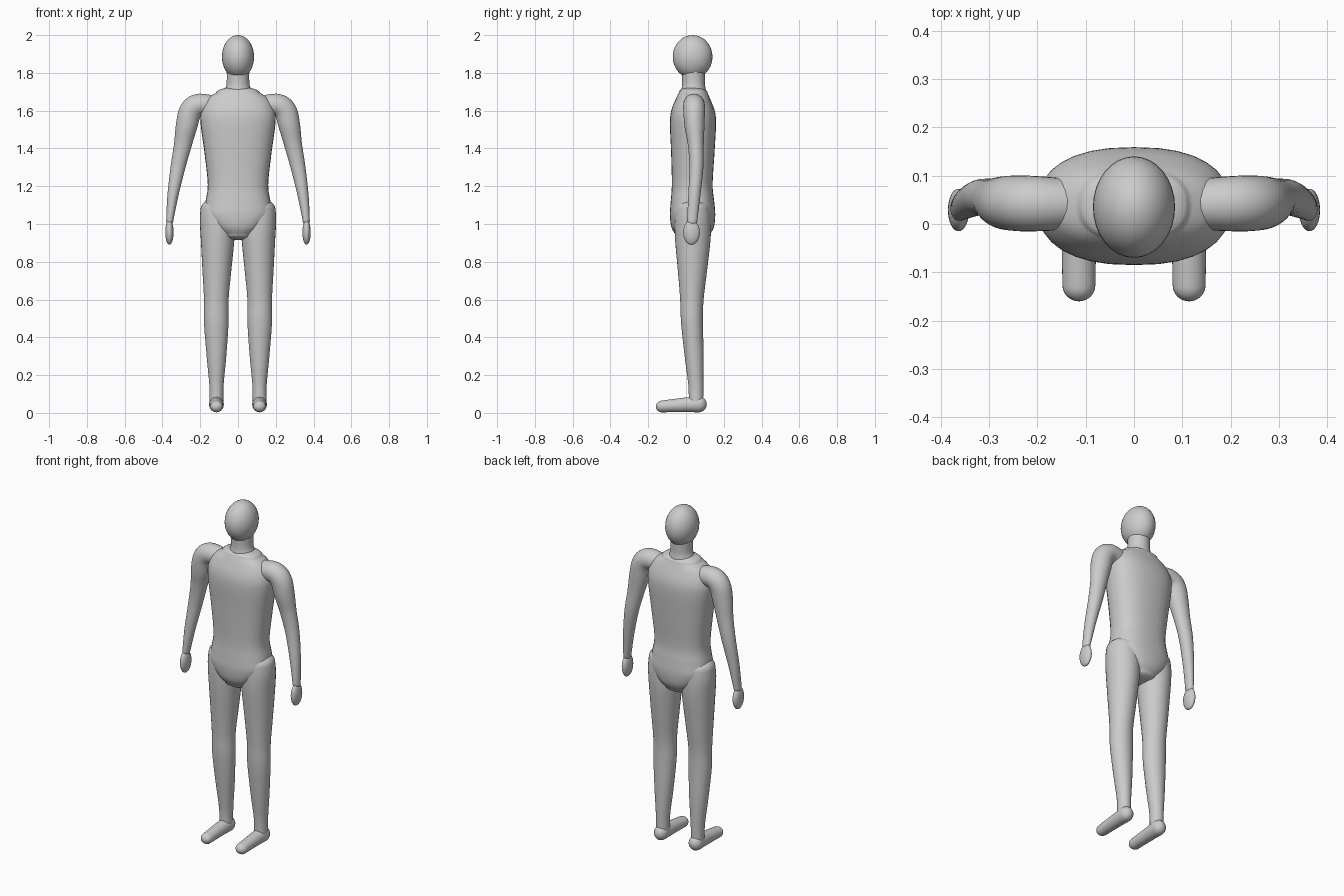
import bpy, bmesh
from math import sin, cos, pi
from mathutils import Vector

if "Cube" in bpy.data.objects:
    bpy.data.objects.remove(bpy.data.objects["Cube"])

SIDES = 32
STEPS = 5


def catmull(a, b, c, d, t):
    return 0.5 * (2 * b + (c - a) * t + (2 * a - 5 * b + 4 * c - d) * t * t
                  + (3 * b - a - 3 * c + d) * t ** 3)


def finish(obj, mirror):
    for p in obj.data.polygons:
        p.use_smooth = True
    if mirror:
        m = obj.modifiers.new("Mirror", 'MIRROR')
        m.use_axis = (True, False, False)
    return obj


def limb(name, pts, ref, domes, power=2.0, mirror=True):
    """Sweep an oval along points (x, y, z, r_across, r_ref) with domed ends."""
    ref = Vector(ref)
    ext = [pts[0]] + list(pts) + [pts[-1]]
    rows = []
    for i in range(len(pts) - 1):
        for s in range(STEPS):
            rows.append([catmull(*q, s / STEPS) for q in zip(*ext[i:i + 4])])
    rows.append(list(pts[-1]))
    pos = [Vector(r[:3]) for r in rows]
    rings = []
    for i, r in enumerate(rows):
        tan = (pos[min(i + 1, len(pos) - 1)] - pos[max(i - 1, 0)]).normalized()
        rings.append((pos[i], tan, r[3], r[4]))

    def dome(ring, length):
        p, t, a, b = ring
        out = []
        for k in range(1, 8):
            ang = k / 7 * 0.48 * pi
            out.append((p + t * length * sin(ang), t, a * cos(ang), b * cos(ang)))
        return out

    rings = dome(rings[0], -domes[0])[::-1] + rings + dome(rings[-1], domes[1])
    bm = bmesh.new()
    loops = []
    for p, t, a, b in rings:
        v = (ref - t * ref.dot(t)).normalized()
        u = v.cross(t)
        loop = []
        for k in range(SIDES):
            c, s = cos(2 * pi * k / SIDES), sin(2 * pi * k / SIDES)
            c = abs(c) ** (2 / power) * (1 if c > 0 else -1)
            s = abs(s) ** (2 / power) * (1 if s > 0 else -1)
            loop.append(bm.verts.new(p + u * a * c + v * b * s))
        loops.append(loop)
    for l0, l1 in zip(loops, loops[1:]):
        for k in range(SIDES):
            n = (k + 1) % SIDES
            bm.faces.new((l0[k], l0[n], l1[n], l1[k]))
    bm.faces.new(loops[0])
    bm.faces.new(loops[-1])
    bmesh.ops.recalc_face_normals(bm, faces=bm.faces)
    me = bpy.data.meshes.new(name)
    bm.to_mesh(me)
    bm.free()
    obj = bpy.data.objects.new(name, me)
    bpy.context.collection.objects.link(obj)
    return finish(obj, mirror)


def ellipsoid(name, centre, radii, mirror=False):
    bm = bmesh.new()
    bmesh.ops.create_uvsphere(bm, u_segments=32, v_segments=20, radius=1)
    for v in bm.verts:
        v.co = Vector(c + r * q for c, r, q in zip(centre, radii, v.co))
    me = bpy.data.meshes.new(name)
    bm.to_mesh(me)
    bm.free()
    obj = bpy.data.objects.new(name, me)
    bpy.context.collection.objects.link(obj)
    return finish(obj, mirror)


Y, Z = (0, 1, 0), (0, 0, 1)

# Head and neck
ellipsoid("head", (0, 0.035, 1.885), (0.085, 0.105, 0.115))
limb("neck", [(0, 0.04, 1.66, 0.09, 0.075), (0, 0.04, 1.715, 0.068, 0.064),
              (0, 0.04, 1.75, 0.06, 0.06), (0, 0.04, 1.83, 0.06, 0.062)],
     Y, (0.01, 0.02), mirror=False)

# Torso from crotch to shoulders
limb("torso", [(0, 0.035, 0.945, 0.085, 0.092), (0, 0.035, 0.985, 0.135, 0.113),
               (0, 0.035, 1.05, 0.18, 0.12), (0, 0.034, 1.12, 0.172, 0.115),
               (0, 0.033, 1.21, 0.16, 0.108), (0, 0.036, 1.38, 0.178, 0.115),
               (0, 0.037, 1.53, 0.198, 0.122), (0, 0.037, 1.60, 0.195, 0.115),
               (0, 0.038, 1.66, 0.165, 0.092), (0, 0.039, 1.695, 0.115, 0.076)],
     Y, (0.03, 0.03), power=2.4, mirror=False)

# Arms and hands
limb("arm", [(0.10, 0.04, 1.615, 0.055, 0.05), (0.20, 0.042, 1.632, 0.058, 0.057),
             (0.25, 0.043, 1.60, 0.06, 0.057), (0.272, 0.045, 1.52, 0.057, 0.053),
             (0.292, 0.052, 1.42, 0.047, 0.042), (0.318, 0.055, 1.30, 0.039, 0.037),
             (0.345, 0.044, 1.15, 0.029, 0.032), (0.361, 0.033, 1.02, 0.019, 0.027)],
     Y, (0.04, 0.03))
ellipsoid("hand", (0.363, 0.029, 0.956), (0.022, 0.044, 0.066), mirror=True)

# Legs
limb("leg", [(0.108, 0.036, 1.08, 0.09, 0.09), (0.108, 0.036, 1.02, 0.094, 0.096),
             (0.108, 0.036, 0.92, 0.089, 0.094), (0.112, 0.034, 0.75, 0.076, 0.077),
             (0.115, 0.031, 0.60, 0.065, 0.062), (0.115, 0.032, 0.48, 0.065, 0.058),
             (0.114, 0.043, 0.30, 0.052, 0.050), (0.114, 0.052, 0.15, 0.038, 0.040),
             (0.114, 0.053, 0.06, 0.036, 0.038)],
     Y, (0.055, 0.02))

# Feet
limb("foot", [(0.114, 0.068, 0.046, 0.039, 0.043), (0.114, -0.03, 0.041, 0.036, 0.037),
              (0.114, -0.127, 0.034, 0.034, 0.031)],
     Z, (0.042, 0.033))
